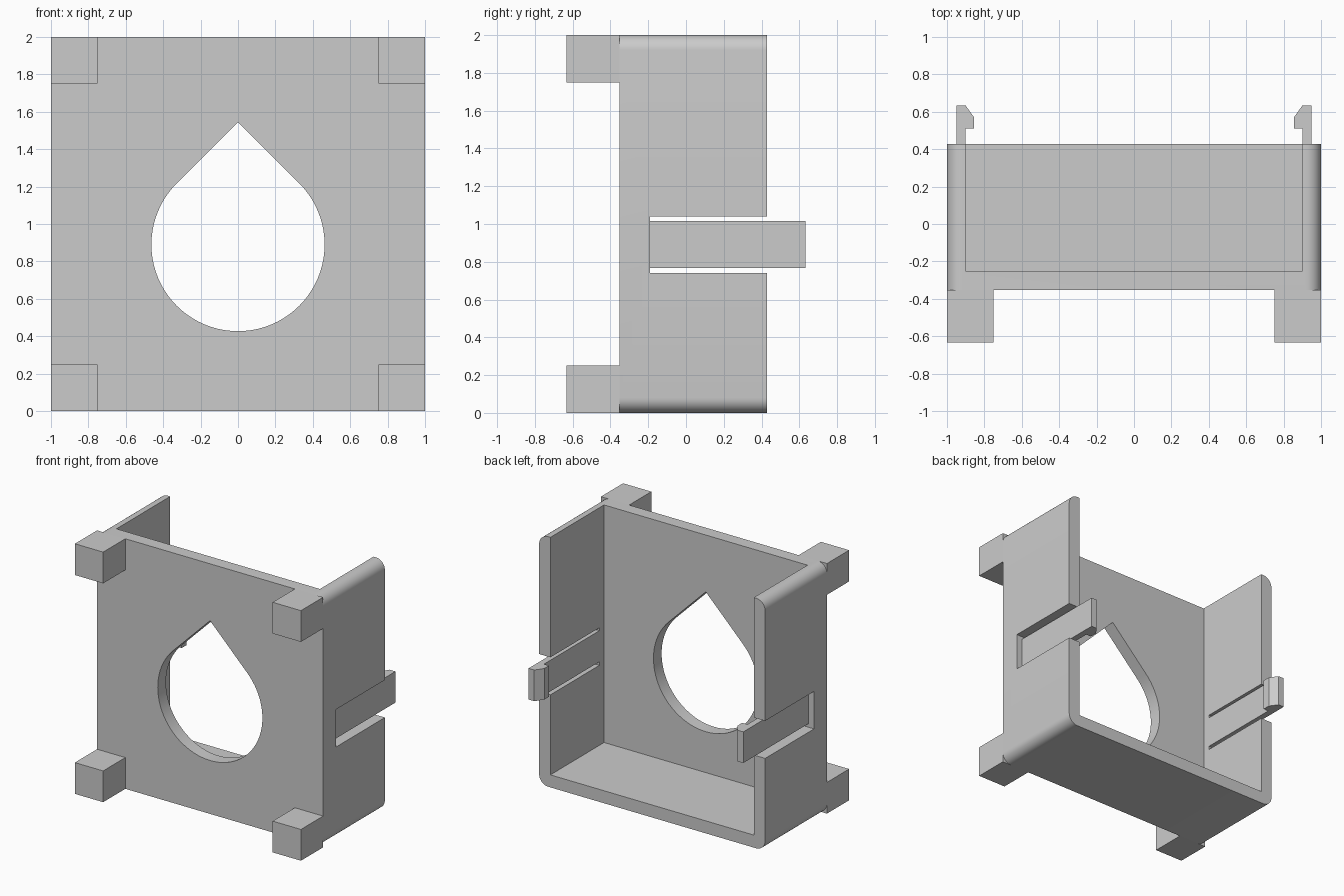
import bpy, bmesh
from math import sin, cos, pi, radians

default = bpy.data.objects.get("Cube")
if default:
    bpy.data.objects.remove(default, do_unlink=True)

# Single grey plastic
GREY = (0.6, 0.6, 0.6, 1)
grey = bpy.data.materials.new("grey_plastic")
grey.use_nodes = True
grey.diffuse_color = GREY
grey.node_tree.nodes["Principled BSDF"].inputs["Base Color"].default_value = GREY

FRONT, BACK = -0.353, 0.428   # depth of the shell
REACH = 0.633                 # depth of feet and clips
WALL = 0.1


def prism(name, points, axis, low, high):
    """Extrude a flat outline along y (points are x, z) or z (points are x, y)."""
    place = {"y": lambda u, v, d: (u, d, v), "z": lambda u, v, d: (u, v, d)}[axis]
    bm = bmesh.new()
    ends = [[bm.verts.new(place(u, v, d)) for u, v in points] for d in (low, high)]
    bm.faces.new(ends[0])
    bm.faces.new(ends[1][::-1])
    n = len(points)
    for i in range(n):
        j = (i + 1) % n
        bm.faces.new((ends[0][j], ends[0][i], ends[1][i], ends[1][j]))
    bmesh.ops.recalc_face_normals(bm, faces=bm.faces)
    mesh = bpy.data.meshes.new(name)
    bm.to_mesh(mesh)
    bm.free()
    mesh.materials.append(grey)
    obj = bpy.data.objects.new(name, mesh)
    bpy.context.collection.objects.link(obj)
    return obj


def rect(x0, x1, z0, z1):
    return [(x0, z0), (x1, z0), (x1, z1), (x0, z1)]


def arc(cx, cz, r, start, end, steps):
    angles = [radians(start + (end - start) * i / steps) for i in range(steps + 1)]
    return [(cx + r * cos(a), cz + r * sin(a)) for a in angles]


def activate(obj):
    bpy.ops.object.select_all(action="DESELECT")
    obj.select_set(True)
    bpy.context.view_layer.objects.active = obj


def cut(obj, cutter):
    cutter.hide_render = True
    mod = obj.modifiers.new("cut", "BOOLEAN")
    mod.operation, mod.solver, mod.object = "DIFFERENCE", "EXACT", cutter
    activate(obj)
    bpy.ops.object.modifier_apply(modifier=mod.name)
    bpy.data.objects.remove(cutter, do_unlink=True)


# Shell: rounded block, hollowed so the top and back stay open
R = 0.08
outline = []
for k, (cx, cz) in enumerate([(1 - R, 2 - R), (R - 1, 2 - R), (R - 1, R), (1 - R, R)]):
    outline += arc(cx, cz, R, 90 * k, 90 * k + 90, 8)
shell = prism("shell", outline, "y", FRONT, BACK)
cut(shell, prism("cavity_cutter", rect(WALL - 1, 1 - WALL, WALL, 3), "y", -0.25, 1))

# Teardrop opening in the front plate
radius, centre = 0.463, 0.89
teardrop = arc(0, centre, radius, 135, 405, 60) + [(0, centre + radius * 2 ** 0.5)]
cut(shell, prism("opening_cutter", teardrop, "y", -1, 0))

# Slots in both side walls around the clips
cut(shell, prism("slot_cutter", rect(-2, 2, 0.74, 1.04), "y", -0.19, 1))
activate(shell)
bpy.ops.object.shade_smooth_by_angle(angle=radians(25))

# Square feet at the front corners, and a hooked clip on each side
foot = 0.25
clip = [(0.95, -0.19), (0.95, REACH), (0.9, REACH), (0.855, 0.57),
        (0.855, 0.51), (0.9, 0.51), (0.9, -0.19)]
for side, s in (("left", 1), ("right", -1)):
    x0, x1 = sorted((s, s * (1 - foot)))
    for level, z in (("lower", 0), ("upper", 2 - foot)):
        prism(f"{level}_{side}_foot", rect(x0, x1, z, z + foot), "y", -REACH, FRONT)
    prism(f"{side}_clip", [(s * x, y) for x, y in clip], "z", 0.768, 1.017)
